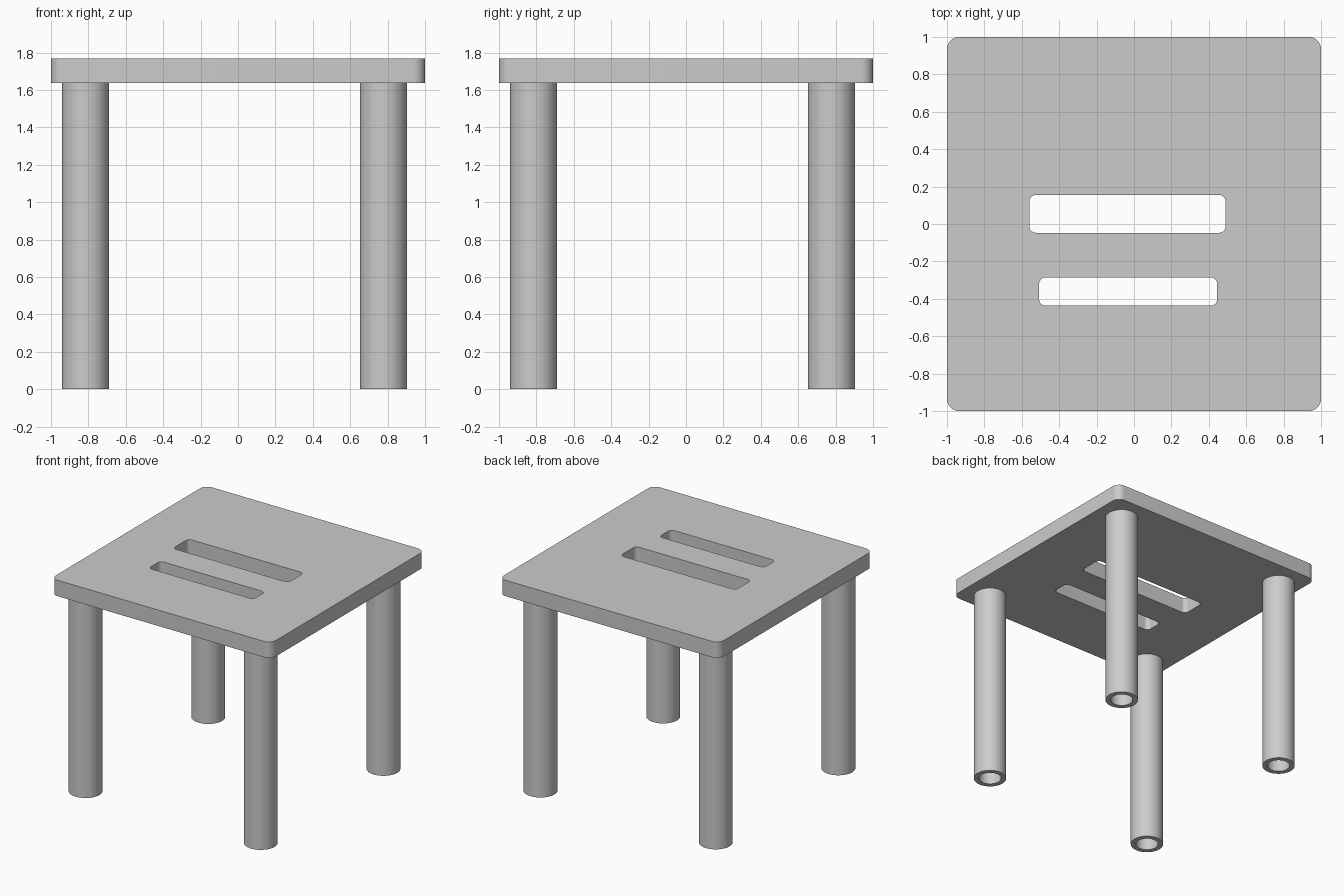
import bpy, bmesh
from math import sin, cos, pi, radians

cube = bpy.data.objects.get("Cube")
if cube:
    bpy.data.objects.remove(cube, do_unlink=True)

SEAT_BOTTOM, SEAT_TOP = 1.637, 1.768

grey = bpy.data.materials.new("plain grey")
grey.use_nodes = True
grey.diffuse_color = (0.6, 0.6, 0.6, 1)
grey.node_tree.nodes["Principled BSDF"].inputs["Base Color"].default_value = (0.6, 0.6, 0.6, 1)


def finish(name, bm):
    """Turn a bmesh into a named, coloured object."""
    bmesh.ops.recalc_face_normals(bm, faces=bm.faces)
    mesh = bpy.data.meshes.new(name)
    bm.to_mesh(mesh)
    bm.free()
    mesh.materials.append(grey)
    obj = bpy.data.objects.new(name, mesh)
    bpy.context.collection.objects.link(obj)
    return obj


def select_only(obj):
    bpy.ops.object.select_all(action='DESELECT')
    obj.select_set(True)
    bpy.context.view_layer.objects.active = obj


def smooth(obj):
    select_only(obj)
    bpy.ops.object.shade_smooth_by_angle(angle=radians(30))


def rounded_slab(name, x0, x1, y0, y1, z0, z1, radius, steps=8):
    """Upright prism with a rounded rectangle outline."""
    bm = bmesh.new()
    corners = [(x1 - radius, y1 - radius), (x0 + radius, y1 - radius),
               (x0 + radius, y0 + radius), (x1 - radius, y0 + radius)]
    outline = []
    for quarter, (cx, cy) in enumerate(corners):
        for i in range(steps + 1):
            a = (quarter + i / steps) * pi / 2
            outline.append(bm.verts.new((cx + radius * cos(a), cy + radius * sin(a), z0)))
    base = bm.faces.new(outline)
    top = bmesh.ops.extrude_face_region(bm, geom=[base], use_keep_orig=True)["geom"]
    bmesh.ops.translate(bm, vec=(0, 0, z1 - z0),
                        verts=[v for v in top if isinstance(v, bmesh.types.BMVert)])
    return finish(name, bm)


def tube(name, x, y, outer, inner, height, sides=48):
    """Hollow cylinder spun from a rectangular wall section."""
    bm = bmesh.new()
    section = [bm.verts.new((r, 0, z)) for r, z in
               ((inner, 0), (outer, 0), (outer, height), (inner, height))]
    edges = [bm.edges.new((section[i], section[(i + 1) % 4])) for i in range(4)]
    bmesh.ops.spin(bm, geom=section + edges, cent=(0, 0, 0), axis=(0, 0, 1),
                   angle=2 * pi, steps=sides)
    bmesh.ops.remove_doubles(bm, verts=bm.verts, dist=0.0005)
    obj = finish(name, bm)
    obj.location = (x, y, 0)
    smooth(obj)


# Seat with two hand slots cut through it
seat = rounded_slab("seat", -1, 1, -1, 1, SEAT_BOTTOM, SEAT_TOP, 0.065)
slots = {"back_slot": (-0.56, 0.49, -0.047, 0.155),
         "front_slot": (-0.507, 0.445, -0.437, -0.285)}
for name, bounds in slots.items():
    cutter = rounded_slab(name, *bounds, SEAT_BOTTOM - 0.1, SEAT_TOP + 0.1, 0.035)
    cutter.hide_render = True
    cut = seat.modifiers.new(name, 'BOOLEAN')
    cut.operation, cut.solver, cut.object = 'DIFFERENCE', 'EXACT', cutter
    select_only(seat)
    bpy.ops.object.modifier_apply(modifier=name)
    bpy.data.objects.remove(cutter, do_unlink=True)
smooth(seat)

# Four hollow legs, set slightly off centre
for side, x in (("right", -0.815), ("left", 0.778)):
    for end, y in (("front", -0.815), ("back", 0.778)):
        tube(f"{end}_{side}_leg", x, y, 0.126, 0.086, SEAT_BOTTOM)
